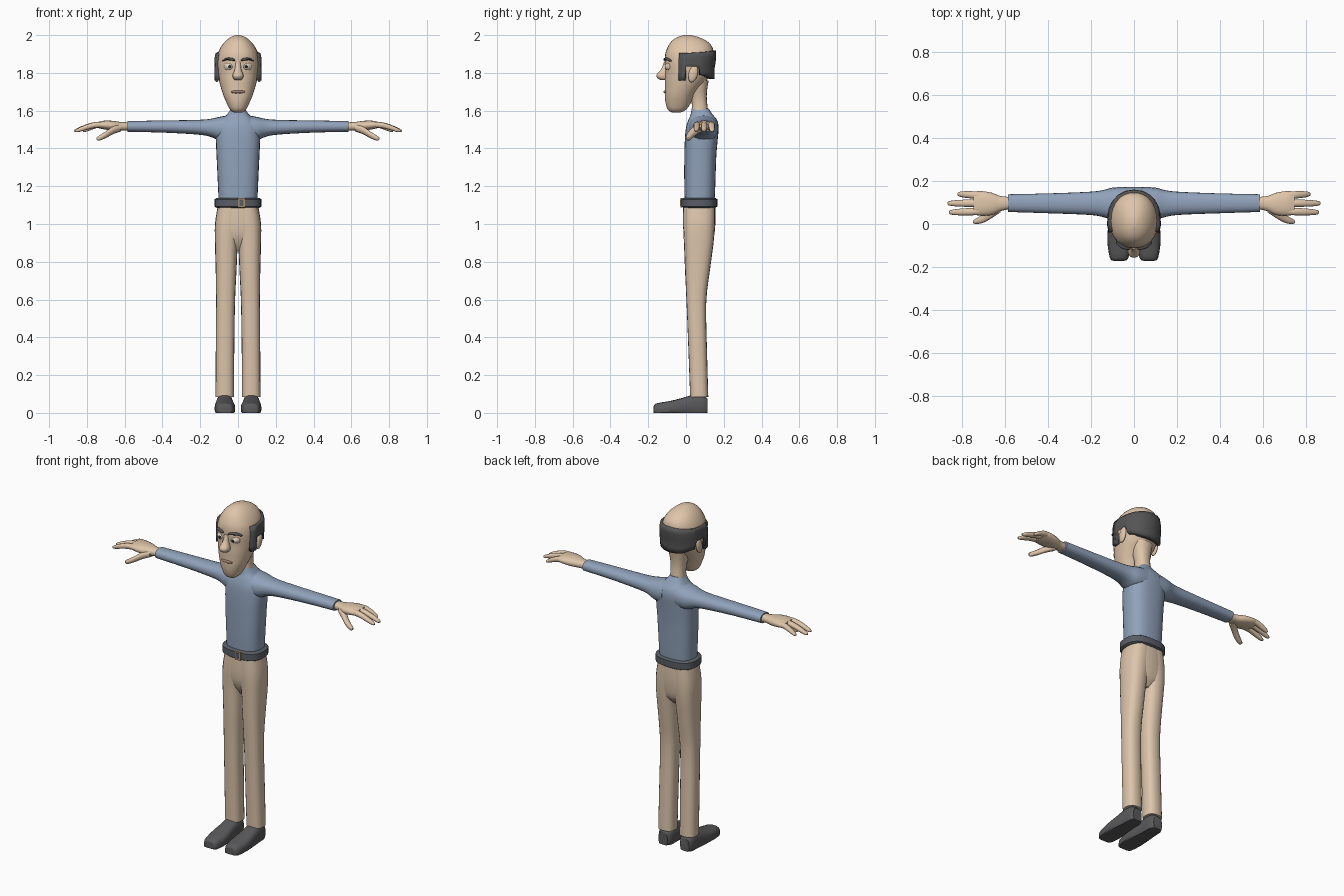
import bpy, bmesh, math
from mathutils import Vector, Matrix

if "Cube" in bpy.data.objects:
    bpy.data.objects.remove(bpy.data.objects["Cube"])


def mat(name, r, g, b):
    m = bpy.data.materials.new(name)
    m.diffuse_color = (r, g, b, 1)
    m.use_nodes = True
    m.node_tree.nodes["Principled BSDF"].inputs["Base Color"].default_value = m.diffuse_color
    return m


SKIN = mat("skin", .74, .56, .40)
TROUSERS = mat("trousers beige", .72, .56, .41)
SHIRT = mat("shirt blue", .28, .36, .49)
HAIR = mat("hair grey", .09, .09, .092)
SHOE = mat("shoe grey", .10, .10, .105)
BELT = mat("belt slate", .10, .11, .13)
WHITE = mat("eye white", .75, .73, .68)
BLACK = mat("pupil black", .02, .02, .02)
LIP = mat("lip brown", .36, .22, .16)
BRASS = mat("buckle brass", .42, .28, .14)


def finish(name, bm, mats, mirror=False, angle=45):
    bmesh.ops.recalc_face_normals(bm, faces=bm.faces)
    me = bpy.data.meshes.new(name)
    bm.to_mesh(me)
    bm.free()
    ob = bpy.data.objects.new(name, me)
    bpy.context.collection.objects.link(ob)
    for m in mats:
        me.materials.append(m)
    if mirror:
        md = ob.modifiers.new("mirror", 'MIRROR')
        md.use_mirror_merge = False
    bpy.ops.object.select_all(action='DESELECT')
    bpy.context.view_layer.objects.active = ob
    ob.select_set(True)
    bpy.ops.object.shade_smooth_by_angle(angle=math.radians(angle))
    return ob


def dense(rows, k):
    """Catmull-Rom refinement of section rows."""
    out = []
    for i in range(len(rows) - 1):
        p1, p2 = rows[i], rows[i + 1]
        p0, p3 = rows[max(i - 1, 0)], rows[min(i + 2, len(rows) - 1)]
        for j in range(k):
            t = j / k
            out.append([.5 * (2 * b + (c - a) * t + (2 * a - 5 * b + 4 * c - d) * t * t
                              + (3 * b - a - 3 * c + d) * t ** 3)
                        for a, b, c, d in zip(p0, p1, p2, p3)])
    return out + [list(rows[-1])]


def section(row, phi, p):
    """Point on a superellipse filling the box a0..a1, b0..b1."""
    _, a0, a1, b0, b1 = row
    c, s = math.cos(phi), math.sin(phi)
    f = lambda v: math.copysign(abs(v) ** (2 / p), v)
    return (a0 + a1) / 2 + (a1 - a0) / 2 * f(c), (b0 + b1) / 2 + (b1 - b0) / 2 * f(s)


def loft(name, axis, rows, m, mirror=False, n=20, p=2.3, k=3, floor=None, angle=45):
    bm = bmesh.new()
    rings = []
    for row in dense(rows, k):
        ring = []
        for i in range(n):
            a, b = section(row, 2 * math.pi * i / n, p)
            co = {'z': (a, b, row[0]), 'x': (row[0], a, b), 'y': (a, row[0], b)}[axis]
            if floor is not None:
                co = (co[0], co[1], max(co[2], floor))
            ring.append(bm.verts.new(co))
        rings.append(ring)
    for r, q in zip(rings, rings[1:]):
        for i in range(n):
            bm.faces.new((r[i], r[(i + 1) % n], q[(i + 1) % n], q[i]))
    bm.faces.new(rings[0])
    bm.faces.new(rings[-1])
    return finish(name, bm, [m], mirror, angle)


def sym(rows):
    """(z, half width, y0, y1) -> full section rows."""
    return [(z, -h, h, a, b) for z, h, a, b in rows]


def ball(name, c, r, mats, rule=None, rot=None, mirror=True):
    bm = bmesh.new()
    bmesh.ops.create_uvsphere(bm, u_segments=20, v_segments=14, radius=1,
                              matrix=Matrix.Rotation(math.pi / 2, 4, 'X'))
    if rule:
        for f in bm.faces:
            f.material_index = rule(f.calc_center_median())
    bmesh.ops.scale(bm, vec=r, verts=bm.verts)
    if rot:
        bmesh.ops.rotate(bm, matrix=rot, verts=bm.verts)
    bmesh.ops.translate(bm, vec=c, verts=bm.verts)
    return finish(name, bm, mats, mirror)


def box(name, c, size, m):
    bm = bmesh.new()
    bmesh.ops.create_cube(bm, size=1, matrix=Matrix.Translation(c) @ Matrix.Diagonal((*size, 1)))
    return finish(name, bm, [m], False, 30)


# Head and neck
HEAD = sym([(1.59, .022, -.075, -.03), (1.605, .042, -.096, 0), (1.64, .06, -.108, .025),
            (1.68, .077, -.112, .045), (1.72, .09, -.112, .075), (1.76, .101, -.112, .11),
            (1.80, .109, -.110, .13), (1.85, .113, -.112, .143), (1.90, .107, -.11, .147),
            (1.94, .089, -.095, .138), (1.97, .065, -.074, .108), (1.99, .038, -.044, .065),
            (2.0, .012, -.012, .025)])
loft("head", 'z', HEAD, SKIN, n=32, p=2.2)
loft("neck", 'z', sym([(1.54, .05, .02, .125), (1.60, .042, .03, .117), (1.66, .041, .028, .11),
                       (1.71, .05, .01, .112), (1.76, .06, 0, .12)]), SKIN)

# Hair band: wraps the back of the head, notched above the ears
bm = bmesh.new()
half = [(-21, 1.76), (-7, 1.76), (-5, 1.835), (20, 1.835), (26, 1.79), (40, 1.785),
        (55, 1.775), (72, 1.77)]
columns = half + [(90, 1.768)] + [(180 - d, z) for d, z in reversed(half)]
table = dense(HEAD, 8)
grid = []
for deg, low in columns:
    top = 1.905 + .013 * max(0, math.sin(math.radians(deg)))
    col = []
    for j in range(6):
        z = low + (top - low) * j / 5
        row = min(table, key=lambda r: abs(r[0] - max(z, 1.83)))
        x, y = section(row, math.radians(deg), 2.2)
        out = Vector((x, y - .01)).normalized() * .013
        col.append(bm.verts.new((x + out.x, y + out.y, z)))
    grid.append(col)
for c, d in zip(grid, grid[1:]):
    for j in range(5):
        bm.faces.new((c[j], d[j], d[j + 1], c[j + 1]))
hair = finish("hair_band", bm, [HAIR], angle=40)
sol = hair.modifiers.new("thickness", 'SOLIDIFY')
sol.thickness, sol.offset = .03, -1

# Face
ball("ear", (.112, .038, 1.795), (.013, .024, .046), [SKIN], rot=Matrix.Rotation(-.25, 3, 'X'))
loft("nose", 'z', sym([(1.762, .014, -.132, -.09), (1.77, .025, -.149, -.09), (1.79, .028, -.156, -.09),
                       (1.82, .017, -.131, -.09), (1.86, .013, -.116, -.09)]), SKIN)
ball("eyelid", (.043, -.087, 1.834), (.031, .018, .026), [SKIN])
ball("eye", (.043, -.092, 1.833), (.023, .02, .019), [WHITE, BLACK],
     rule=lambda c: 1 if c.y < 0 and math.hypot(c.x, c.z) < .45 else 0)
loft("eyebrow", 'x', [(.017, -.119, -.1, 1.864, 1.872), (.03, -.12, -.1, 1.864, 1.879),
                      (.06, -.112, -.085, 1.867, 1.88), (.083, -.09, -.07, 1.86, 1.866)],
     HAIR, True, n=10)
loft("mouth", 'x', [(-.037, -.109, -.095, 1.696, 1.703), (-.018, -.117, -.1, 1.692, 1.708),
                    (0, -.119, -.1, 1.692, 1.708), (.018, -.117, -.1, 1.692, 1.708),
                    (.037, -.109, -.095, 1.696, 1.703)], LIP, n=10)

# Shirt
loft("shirt_body", 'z', sym([(1.10, .102, -.006, .15), (1.2, .106, -.009, .155),
                             (1.35, .113, -.009, .16), (1.45, .117, -.006, .168),
                             (1.51, .113, 0, .173), (1.55, .09, .012, .165),
                             (1.578, .06, .024, .143), (1.612, .036, .03, .119)]), SHIRT, n=28, p=2.6)
loft("sleeve", 'x', [(.04, .01, .172, 1.44, 1.578), (.10, .018, .169, 1.443, 1.567),
                     (.15, .034, .156, 1.463, 1.556), (.22, .043, .149, 1.474, 1.551),
                     (.40, .05, .142, 1.484, 1.548), (.585, .056, .138, 1.488, 1.545)], SHIRT, True)

# Hands
loft("palm", 'x', [(.57, .07, .125, 1.495, 1.538), (.62, .06, .13, 1.494, 1.54),
                   (.66, .042, .145, 1.495, 1.546), (.71, .038, .153, 1.501, 1.547),
                   (.745, .044, .15, 1.509, 1.54)], SKIN, True)
for name, ya, yb, tip in [("index_finger", .059, .054, .86), ("middle_finger", .097, .096, .867),
                          ("outer_finger", .133, .139, .82)]:
    rows = []
    for t, z, r in [(0, 1.526, .017), (.35, 1.523, .017), (.7, 1.508, .015),
                    (.92, 1.496, .011), (1, 1.493, .005)]:
        y = ya + (yb - ya) * t
        rows.append((.71 + (tip - .71) * t, y - r, y + r, z - r * .9, z + r * .9))
    loft(name, 'x', rows, SKIN, True, n=12)
loft("thumb", 'x', [(.62, .055, .105, 1.49, 1.53), (.66, .028, .075, 1.476, 1.518),
                    (.70, .006, .045, 1.455, 1.49), (.735, 0, .025, 1.441, 1.468),
                    (.748, .006, .016, 1.447, 1.458)], SKIN, True, n=12)

# Trousers
loft("trouser_hips", 'z', sym([(.86, .06, .03, .11), (.90, .10, .005, .14), (.95, .119, -.012, .151),
                               (1.02, .119, -.016, .156), (1.10, .107, -.014, .155)]),
     TROUSERS, n=28, p=2.5)
loft("trouser_leg", 'z', [(.085, .021, .119, .022, .118), (.30, .02, .118, .014, .112),
                          (.58, .016, .116, .003, .107), (.75, .008, .118, -.005, .126),
                          (.90, 0, .122, -.011, .146), (1.0, -.02, .122, -.015, .153),
                          (1.09, -.03, .108, -.014, .154)], TROUSERS, True, p=2.5)

# Belt and buckle
loft("belt", 'z', sym([(1.086, .114, -.016, .156), (1.093, .124, -.026, .166),
                       (1.131, .124, -.026, .166), (1.138, .114, -.016, .156)]),
     BELT, n=32, p=2.6, k=1)
box("buckle", (.018, -.026, 1.112), (.036, .008, .05), BRASS)
box("buckle_inset", (.018, -.029, 1.112), (.022, .006, .034), BELT)

# Shoes
loft("shoe", 'y', [(-.171, .045, .095, -.01, .034), (-.158, .026, .112, -.02, .05),
                   (-.08, .015, .124, -.02, .064), (-.01, .022, .12, -.02, .082),
                   (.04, .026, .115, -.02, .096), (.09, .028, .112, -.02, .094),
                   (.115, .042, .1, -.01, .075)], SHOE, True, p=2.8, floor=0)
